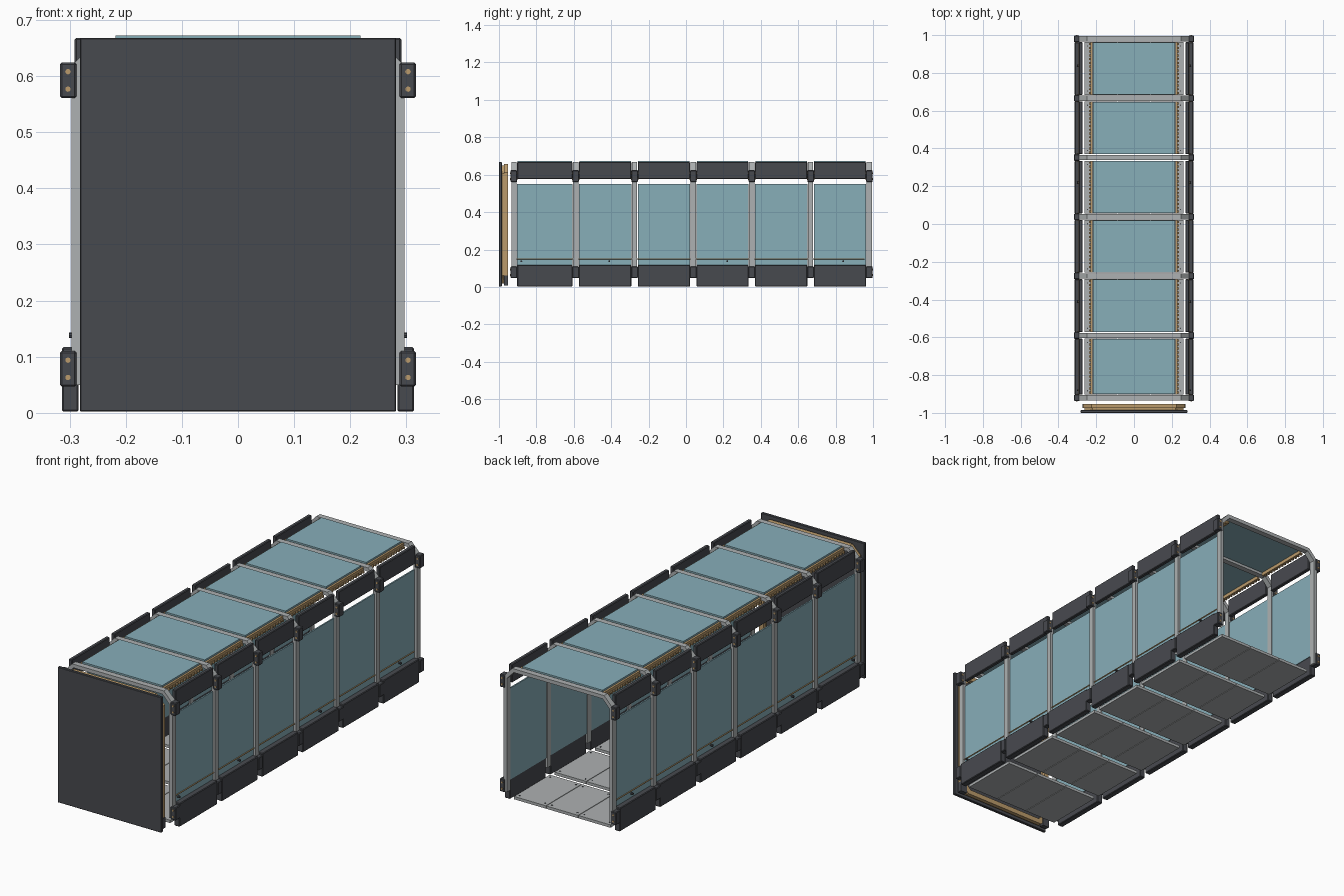
import bpy, bmesh, math
from mathutils import Matrix, Vector

if "Cube" in bpy.data.objects:
    bpy.data.objects.remove(bpy.data.objects["Cube"])


def material(name, rgb):
    m = bpy.data.materials.new(name)
    m.diffuse_color = (*rgb, 1)
    m.use_nodes = True
    m.node_tree.nodes["Principled BSDF"].inputs["Base Color"].default_value = m.diffuse_color
    return m


DARK = material("charcoal", (0.064, 0.068, 0.078))
GLASS = material("blue glass", (0.243, 0.425, 0.485))
GREY = material("light grey metal", (0.42, 0.44, 0.445))
TAN = material("tan trim", (0.50, 0.33, 0.15))


def finish(bm, name, mat, bevel=0):
    bmesh.ops.recalc_face_normals(bm, faces=bm.faces)
    me = bpy.data.meshes.new(name)
    bm.to_mesh(me)
    bm.free()
    me.materials.append(mat)
    ob = bpy.data.objects.new(name, me)
    bpy.context.collection.objects.link(ob)
    if bevel:
        mod = ob.modifiers.new("bevel", "BEVEL")
        mod.width, mod.segments = bevel, 1
    return ob


def add_box(bm, x0, x1, y0, y1, z0, z1):
    c = Vector(((x0 + x1) / 2, (y0 + y1) / 2, (z0 + z1) / 2))
    s = Matrix.Diagonal((x1 - x0, y1 - y0, z1 - z0, 1))
    bmesh.ops.create_cube(bm, size=1, matrix=Matrix.Translation(c) @ s)


def add_rod(bm, centre, r, length, axis, seg=8):
    rot = {"X": Matrix.Rotation(math.pi / 2, 4, "Y"),
           "Y": Matrix.Rotation(math.pi / 2, 4, "X"),
           "Z": Matrix.Identity(4)}[axis]
    bmesh.ops.create_cone(bm, cap_ends=True, segments=seg, radius1=r, radius2=r,
                          depth=length, matrix=Matrix.Translation(centre) @ rot)


def boxes(name, mat, items, bevel=0):
    bm = bmesh.new()
    for b in items:
        add_box(bm, *b)
    return finish(bm, name, mat, bevel)


def add_band(bm, outer, inner, y0, y1, closed):
    """Strip between two matching outlines in the xz plane, given depth in y."""
    rings = [[bm.verts.new((x, y, z)) for x, z in line]
             for line, y in ((outer, y0), (inner, y0), (inner, y1), (outer, y1))]
    n = len(outer)
    for i in range(n if closed else n - 1):
        j = (i + 1) % n
        for k in range(4):
            a, b = rings[k], rings[(k + 1) % 4]
            bm.faces.new((a[i], a[j], b[j], b[i]))
    if not closed:
        for i in (0, n - 1):
            bm.faces.new([r[i] for r in rings])


def mirrored(half):
    return half + [(-x, z) for x, z in reversed(half)]


def sides(x0, x1, *rest):
    return [(x0, x1, *rest), (-x1, -x0, *rest)]


frames = [-0.92, -0.59, -0.275, 0.039, 0.352, 0.666, 0.98]
bays = [(a + 0.0175, b - 0.0175) for a, b in zip(frames, frames[1:])]

# Portal frames with chamfered shoulders
outer = mirrored([(0.297, 0.05), (0.297, 0.618), (0.250, 0.667)])
inner = mirrored([(0.279, 0.05), (0.279, 0.610), (0.242, 0.649)])
for i, y in enumerate(frames):
    bm = bmesh.new()
    add_band(bm, outer, inner, y - 0.014, y + 0.014, False)
    finish(bm, f"portal_frame_{i + 1}", GREY)

# Clamp brackets and their bolts
clamps, bolts = [], bmesh.new()
for y in frames:
    for z in (0.047, 0.561):
        clamps += sides(0.288, 0.317, y - 0.0175, y + 0.0175, z, z + 0.063)
        for s in (-1, 1):
            for dz in (0.016, 0.047):
                add_rod(bolts, (s * 0.303, y, z + dz), 0.005, 0.040, "Y")
boxes("clamp_brackets", DARK, clamps, 0.003)
finish(bolts, "clamp_bolts", TAN)

for i, (a, b) in enumerate(bays):
    n = i + 1
    # Skirting and eaves fascia
    boxes(f"lower_fascia_{n}", DARK, sides(0.284, 0.314, a, b, 0.002, 0.117), 0.003)
    boxes(f"upper_fascia_{n}", DARK, sides(0.272, 0.291, a, b, 0.578, 0.668), 0.003)
    # Wall and roof glazing
    boxes(f"side_glass_{n}", GLASS, sides(0.281, 0.288, a, b, 0.100, 0.550))
    boxes(f"roof_glass_{n}", GLASS, [(-0.218, 0.218, a + 0.002, b - 0.002, 0.658, 0.672)])
    # Roof edge trim with a row of clips
    boxes(f"roof_trim_{n}", TAN, sides(0.219, 0.229, a, b, 0.642, 0.664))
    step = (b - a) / 14
    clips = []
    for k in range(14):
        y = a + (k + 0.25) * step
        clips += sides(0.229, 0.238, y, y + step / 2, 0.642, 0.652)
    boxes(f"roof_clips_{n}", TAN, clips)
    # Floor plates, three across
    plates, screws = [], bmesh.new()
    for c in (-0.176, 0, 0.176):
        plates.append((c - 0.0865, c + 0.0865, a, b, 0.008, 0.022))
        for dx in (-0.07, 0.07):
            for y in (a + 0.02, b - 0.02):
                add_rod(screws, (c + dx, y, 0.0225), 0.004, 0.003, "Z", 6)
    boxes(f"floor_plates_{n}", GREY, plates)
    finish(screws, f"floor_screws_{n}", DARK)

# Thin rails along the walls with small standoffs
rail = bmesh.new()
knobs = bmesh.new()
for s in (-1, 1):
    add_rod(rail, (s * 0.290, 0.025, 0.150), 0.003, 1.86, "Y", 6)
    for y in (-0.88, -0.41, 0.22, 0.84):
        add_rod(knobs, (s * 0.294, y, 0.138), 0.005, 0.014, "X")
finish(rail, "wall_rails", TAN)
finish(knobs, "rail_standoffs", DARK)

# End panel with a chamfered gasket frame behind it
boxes("end_panel", DARK, [(-0.282, 0.282, -1.0, -0.985, 0.002, 0.668)], 0.002)


def octagon(w, z0, z1, c):
    return mirrored([(w - c, z0), (w, z0 + c), (w, z1 - c), (w - c, z1)])


bm = bmesh.new()
add_band(bm, octagon(0.270, 0.010, 0.656, 0.045), octagon(0.246, 0.034, 0.632, 0.036),
         -0.973, -0.953, True)
finish(bm, "end_gasket", TAN)
bm = bmesh.new()
add_band(bm, octagon(0.262, 0.018, 0.648, 0.042), octagon(0.252, 0.028, 0.638, 0.038),
         -0.986, -0.972, True)
finish(bm, "gasket_spacer", TAN)
boxes("gasket_feet", DARK, sides(0.235, 0.272, -0.974, -0.952, 0.008, 0.060))
